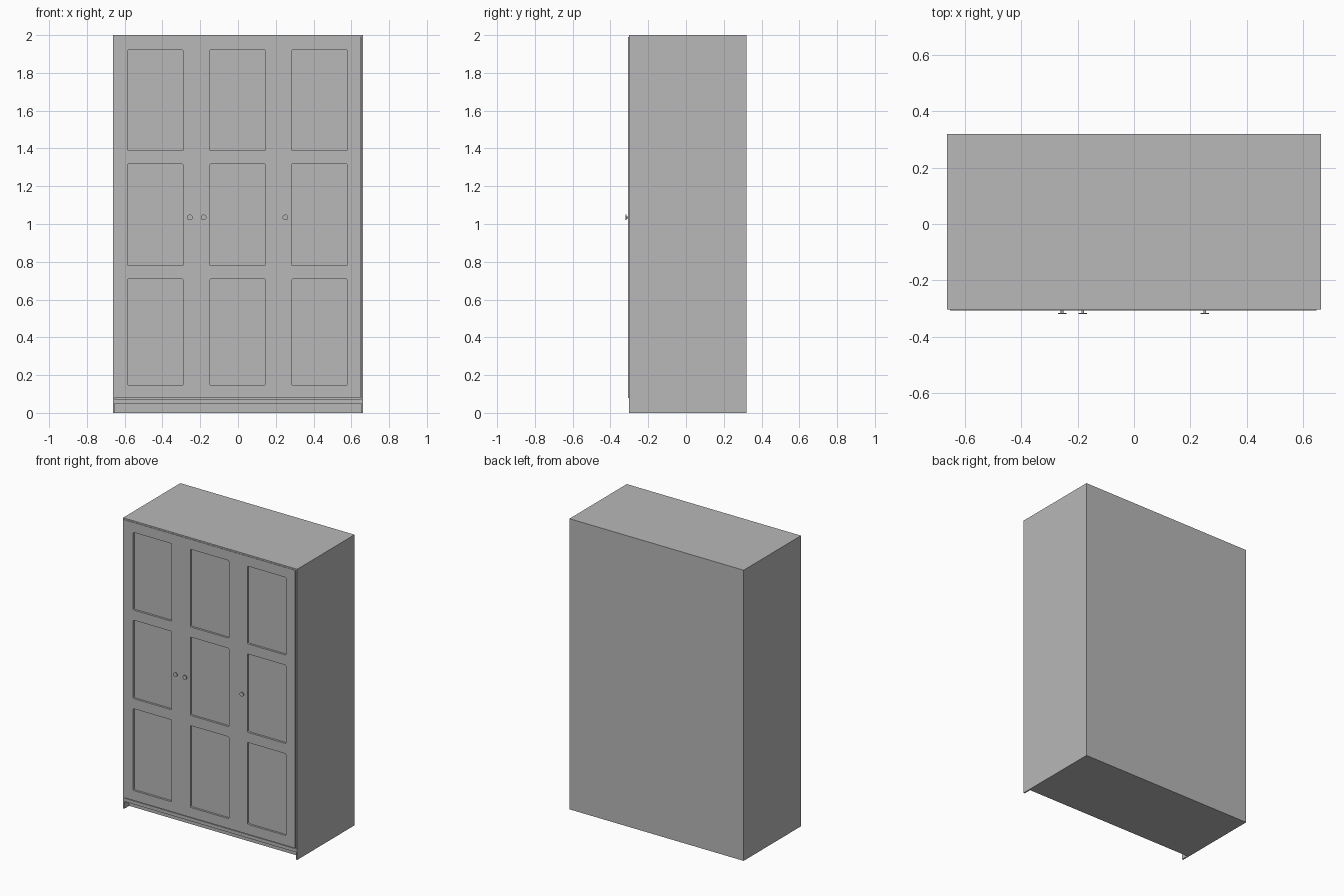
import bpy
import bmesh
from math import pi
from mathutils import Matrix

if "Cube" in bpy.data.objects:
    bpy.data.objects.remove(bpy.data.objects["Cube"], do_unlink=True)

# One grey finish for the whole wardrobe
grey = bpy.data.materials.new("plain grey")
grey.use_nodes = True
color = (0.48, 0.48, 0.48, 1)
grey.diffuse_color = color
grey.node_tree.nodes["Principled BSDF"].inputs["Base Color"].default_value = color


def finish(name, bm):
    bmesh.ops.recalc_face_normals(bm, faces=bm.faces)
    mesh = bpy.data.meshes.new(name)
    bm.to_mesh(mesh)
    bm.free()
    mesh.materials.append(grey)
    obj = bpy.data.objects.new(name, mesh)
    bpy.context.collection.objects.link(obj)
    return obj


def add_box(bm, x, y, z):
    size = [b - a for a, b in (x, y, z)]
    mid = [(a + b) / 2 for a, b in (x, y, z)]
    matrix = Matrix.Translation(mid) @ Matrix.Diagonal((*size, 1))
    return bmesh.ops.create_cube(bm, size=1, matrix=matrix)["verts"]


def box(name, x, y, z):
    bm = bmesh.new()
    add_box(bm, x, y, z)
    return finish(name, bm)


def add_disc(bm, radius, x, y0, y1, z):
    matrix = Matrix.Translation((x, (y0 + y1) / 2, z)) @ Matrix.Rotation(pi / 2, 4, "X")
    bmesh.ops.create_cone(bm, cap_ends=True, segments=24, radius1=radius,
                          radius2=radius, depth=y1 - y0, matrix=matrix)


half, inner = 0.663, 0.653
front, back = -0.303, 0.32
door_front, door_back = -0.306, -0.28

# Carcass: sides reach the floor, the plinth is set back between them
for side, sign in (("left", 1), ("right", -1)):
    box(side + "_side", sorted((sign * inner, sign * half)), (front, back), (0, 2))
box("top_panel", (-inner, inner), (front, back), (1.99, 2))
box("cabinet_core", (-inner, inner), (door_back, back), (0.05, 1.99))
box("bottom_rail", (-inner, inner), (front, door_back), (0.05, 0.073))
box("plinth", (-inner, inner), (-0.25, back), (0, 0.05))

# Door front with nine sunken panels
doors = box("door_front", (-inner, 0.648), (door_front, door_back), (0.078, 1.99))
bm = bmesh.new()
for x in (-0.584, -0.149, 0.285):
    for z in ((0.146, 0.709), (0.779, 1.318), (1.388, 1.922)):
        verts = add_box(bm, (x, x + 0.293), (-0.33, -0.292), z)
        edges = {e for v in verts for e in v.link_edges
                 if abs(e.verts[0].co.y - e.verts[1].co.y) > 0.01}
        bmesh.ops.bevel(bm, geom=list(edges), offset=0.006, segments=3,
                        profile=0.5, affect="EDGES")
cutter = finish("panel_cutter", bm)
cutter.hide_render = True
cut = doors.modifiers.new("panels", "BOOLEAN")
cut.operation = "DIFFERENCE"
cut.solver = "EXACT"
cut.object = cutter
bpy.context.view_layer.objects.active = doors
bpy.ops.object.modifier_apply(modifier=cut.name)
bpy.data.objects.remove(cutter, do_unlink=True)

# Round door knobs on thin stems
for name, x in (("right", -0.255), ("middle", -0.182), ("left", 0.251)):
    bm = bmesh.new()
    add_disc(bm, 0.005, x, -0.316, -0.3, 1.035)
    add_disc(bm, 0.015, x, -0.32, -0.315, 1.035)
    knob = finish(name + "_knob", bm)
    bpy.ops.object.select_all(action="DESELECT")
    knob.select_set(True)
    bpy.context.view_layer.objects.active = knob
    bpy.ops.object.shade_smooth_by_angle()
